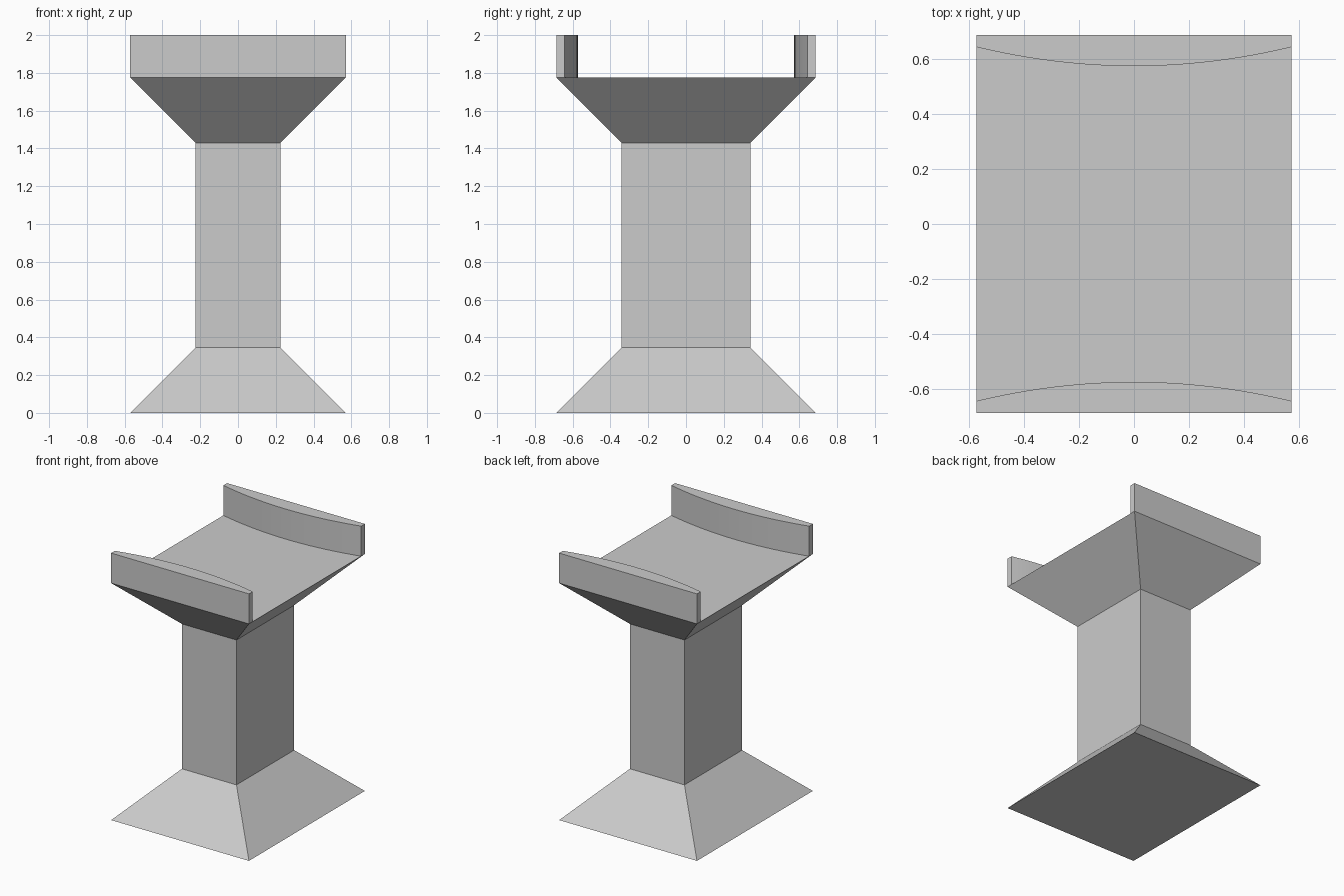
import bpy
import bmesh

cube = bpy.data.objects.get("Cube")
if cube:
    bpy.data.objects.remove(cube, do_unlink=True)

stone = bpy.data.materials.new("grey stone")
stone.use_nodes = True
GREY = (0.6, 0.6, 0.6, 1)
stone.diffuse_color = GREY
stone.node_tree.nodes["Principled BSDF"].inputs["Base Color"].default_value = GREY

HALF_X, HALF_Y = 0.571, 0.686     # foot and cap half sizes
NECK_X, NECK_Y = 0.226, 0.341     # column half sizes
FOOT_Z, CAP_Z, TOP_Z, RAIL_Z = 0.345, 1.43, 1.775, 2.0


def loft(name, lower, upper, z0, z1):
    """Solid between two outlines with the same number of points."""
    bm = bmesh.new()
    a = [bm.verts.new((x, y, z0)) for x, y in lower]
    b = [bm.verts.new((x, y, z1)) for x, y in upper]
    bm.faces.new(a[::-1])
    bm.faces.new(b)
    for i in range(len(a)):
        j = (i + 1) % len(a)
        bm.faces.new((a[i], a[j], b[j], b[i]))
    bmesh.ops.recalc_face_normals(bm, faces=bm.faces)
    mesh = bpy.data.meshes.new(name)
    bm.to_mesh(mesh)
    bm.free()
    mesh.materials.append(stone)
    obj = bpy.data.objects.new(name, mesh)
    bpy.context.collection.objects.link(obj)
    return obj


def rect(x, y):
    return [(-x, -y), (x, -y), (x, y), (-x, y)]


wide, narrow = rect(HALF_X, HALF_Y), rect(NECK_X, NECK_Y)

# Pedestal: flared foot, straight column, flared cap
loft("foot", wide, narrow, 0, FOOT_Z)
loft("column", narrow, narrow, FOOT_Z, CAP_Z)
loft("cap", narrow, wide, CAP_Z, TOP_Z)

# Side rails: flat outside, bulging inward in a shallow arc
STEPS = 24
for name, side in (("front_rail", -1), ("back_rail", 1)):
    outline = [(-HALF_X, side * HALF_Y), (HALF_X, side * HALF_Y)]
    for i in range(STEPS + 1):
        t = 1 - 2 * i / STEPS
        outline.append((HALF_X * t, side * (0.573 + 0.069 * t * t)))
    rail = loft(name, outline, outline, TOP_Z, RAIL_Z)
    bpy.ops.object.select_all(action="DESELECT")
    rail.select_set(True)
    bpy.context.view_layer.objects.active = rail
    bpy.ops.object.shade_smooth_by_angle()
